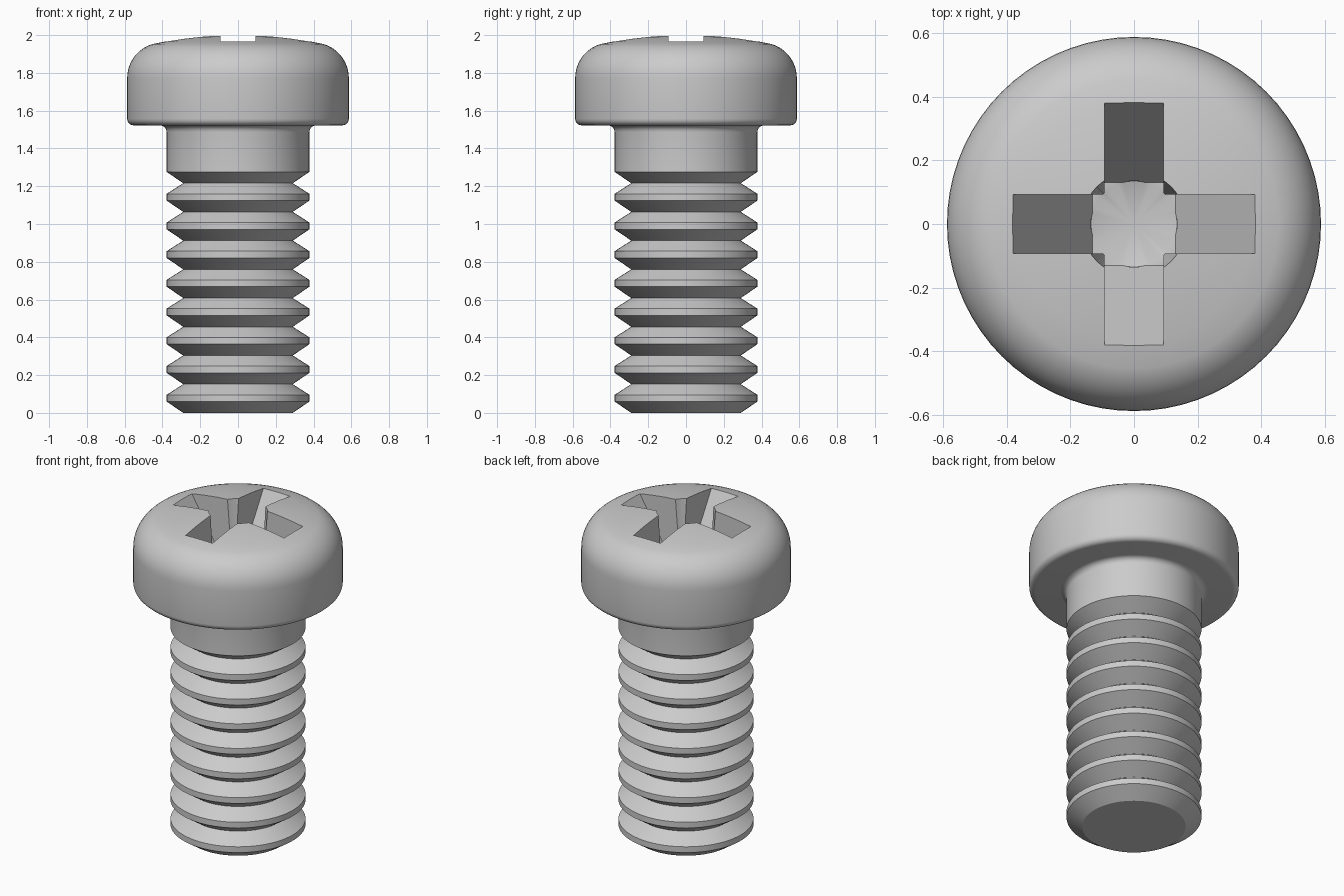
import bpy, bmesh, math
from mathutils import Vector, Matrix

if "Cube" in bpy.data.objects:
    bpy.data.objects.remove(bpy.data.objects["Cube"])


def finish(bm, name):
    bmesh.ops.remove_doubles(bm, verts=bm.verts, dist=1e-5)
    bmesh.ops.recalc_face_normals(bm, faces=bm.faces)
    mesh = bpy.data.meshes.new(name)
    bm.to_mesh(mesh)
    bm.free()
    obj = bpy.data.objects.new(name, mesh)
    bpy.context.collection.objects.link(obj)
    return obj


def lathe(name, profile, steps=72):
    """Revolve an (r, z) profile that starts and ends on the axis."""
    bm = bmesh.new()
    verts = [bm.verts.new((r, 0, z)) for r, z in profile]
    edges = [bm.edges.new(pair) for pair in zip(verts, verts[1:])]
    bmesh.ops.spin(bm, geom=verts + edges, cent=(0, 0, 0), axis=(0, 0, 1),
                   angle=math.tau, steps=steps, use_merge=True)
    return finish(bm, name)


def prism(name, outline, half_width, turn):
    """Extrude an (x, z) outline across y, then turn it about z."""
    bm = bmesh.new()
    face = bm.faces.new([bm.verts.new((x, -half_width, z)) for x, z in outline])
    new = bmesh.ops.extrude_face_region(bm, geom=[face])["geom"]
    moved = [v for v in new if isinstance(v, bmesh.types.BMVert)]
    bmesh.ops.translate(bm, verts=moved, vec=Vector((0, 2 * half_width, 0)))
    bmesh.ops.rotate(bm, verts=bm.verts, matrix=Matrix.Rotation(turn, 3, 'Z'))
    return finish(bm, name)


def arc(cr, cz, rr, rz, a0, a1, n):
    """Elliptical arc points in the (r, z) plane, angles in degrees."""
    angles = [math.radians(a0 + (a1 - a0) * i / n) for i in range(n + 1)]
    return [(cr + rr * math.cos(a), cz + rz * math.sin(a)) for a in angles]


# Threaded shank: stacked V-shaped rings
CREST, ROOT, PITCH = 0.378, 0.29, 0.152
profile = [(0, 0)]
for i in range(8):
    z = i * PITCH
    profile += [(ROOT, z), (CREST, z + 0.06), (CREST, z + 0.096)]
profile += [(ROOT, 8 * PITCH), (CREST, 8 * PITCH + 0.06)]

# Plain neck with a fillet, then the rounded pan head
profile += arc(0.413, 1.487, 0.035, 0.035, 180, 90, 5)
profile += arc(0.552, 1.557, 0.035, 0.035, -90, 0, 5)
profile += arc(0.402, 1.772, 0.185, 0.188, 0, 74, 9)
r_end, z_end = profile[-1]
profile += [(r_end * k / 6, 2.002 - (2.002 - z_end) * (k / 6) ** 2)
            for k in range(5, -1, -1)]
screw = lathe("pan_head_screw", profile)

# Cross recess: two tapered wings and a central conical pit
FLOOR = 1.55
slope = (0.38 - 0.13) / (1.966 - FLOOR)
top = 0.13 + slope * (2.1 - FLOOR)
wing = [(-0.13, FLOOR), (0.13, FLOOR), (top, 2.1), (-top, 2.1)]
cutters = [prism("wing_cutter_x", wing, 0.092, 0),
           prism("wing_cutter_y", wing, 0.092, math.pi / 2),
           lathe("pit_cutter", [(0, 1.51), (0.135, FLOOR), (0.172, 2.1), (0, 2.1)], 48)]

bpy.context.view_layer.objects.active = screw
screw.select_set(True)
for cutter in cutters:
    cutter.hide_render = True
    mod = screw.modifiers.new("recess", 'BOOLEAN')
    mod.operation = 'DIFFERENCE'
    mod.solver = 'EXACT'
    mod.object = cutter
    bpy.ops.object.modifier_apply(modifier=mod.name)
    bpy.data.objects.remove(cutter)

bpy.ops.object.shade_smooth_by_angle(angle=math.radians(25))
